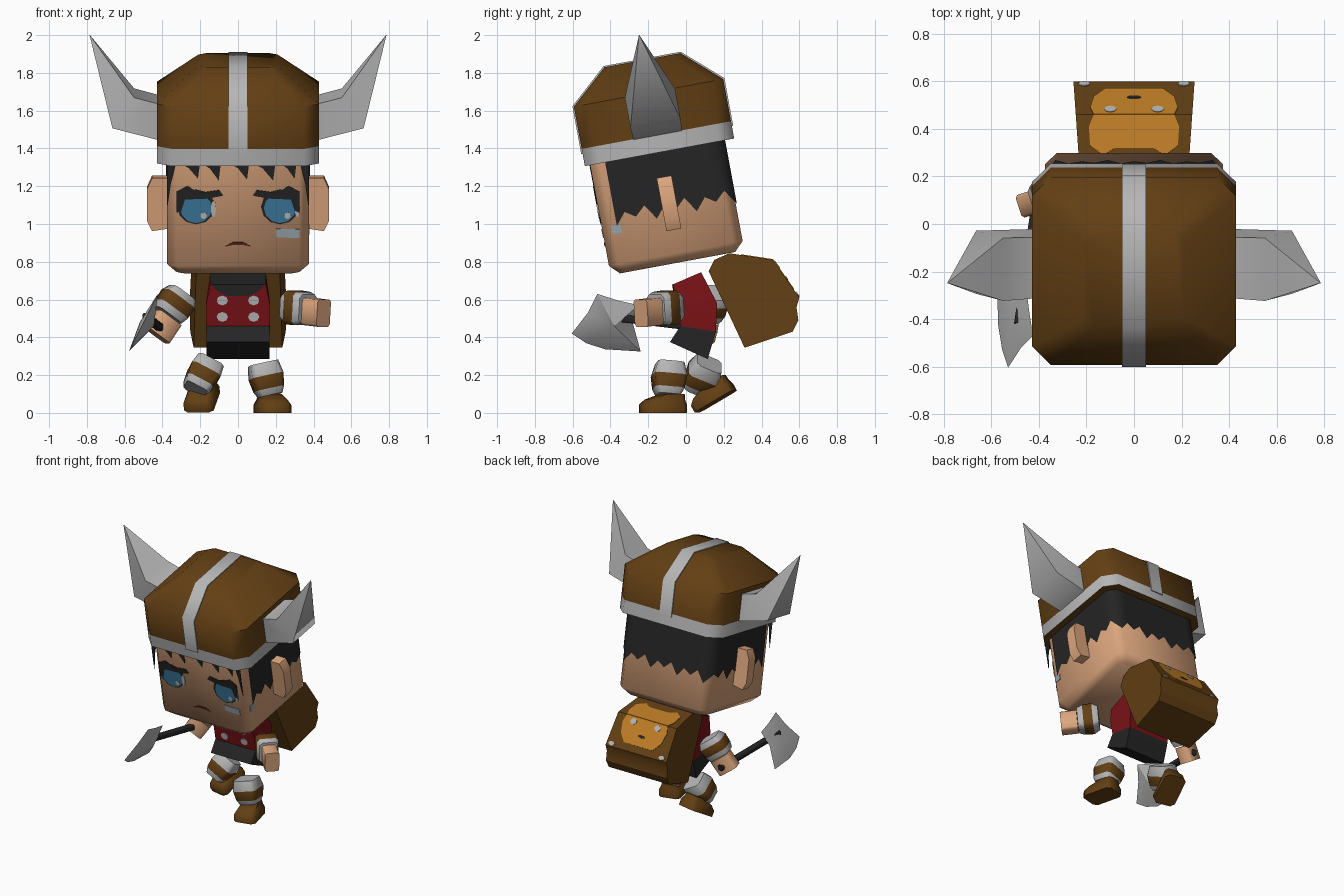
import bpy, bmesh, math
from mathutils import Matrix, Vector, Euler

if "Cube" in bpy.data.objects:
    bpy.data.objects.remove(bpy.data.objects["Cube"])

COLOURS = {
    "brown": (.125, .05, .007), "silver": (.47, .47, .47), "skin": (.72, .38, .205),
    "black": (.018, .018, .018), "red": (.19, .006, .008), "blue": (.045, .19, .34),
    "orange": (.53, .21, .02), "pale_blue": (.30, .36, .40), "dark_red": (.1, .015, .01),
}
MATS = {}
for n, c in COLOURS.items():
    MATS[n] = bpy.data.materials.new(n)
    MATS[n].diffuse_color = (*c, 1)


def build(name, verts, faces, cols, mtx=None, angle=50):
    """Mesh object with one colour name per face."""
    me = bpy.data.meshes.new(name)
    me.from_pydata([Vector(v) for v in verts], [], faces)
    used = sorted(set(cols))
    for c in used:
        me.materials.append(MATS[c])
    for p, c in zip(me.polygons, cols):
        p.material_index = used.index(c)
    if mtx:
        me.transform(mtx)
    bm = bmesh.new()
    bm.from_mesh(me)
    bmesh.ops.recalc_face_normals(bm, faces=bm.faces)
    bm.to_mesh(me)
    bm.free()
    me.shade_smooth()
    me.set_sharp_from_angle(angle=math.radians(angle))
    ob = bpy.data.objects.new(name, me)
    bpy.context.collection.objects.link(ob)
    return ob


def loft(name, secs, cols, mtx=None, caps=None, angle=50):
    """Skin equal-sized rings; one colour per span plus two cap colours."""
    n, m = len(secs[0]), len(secs)
    caps = caps or (cols[0], cols[-1])
    verts = [p for s in secs for p in s]
    faces, fc = [list(range(n))[::-1], list(range((m - 1) * n, m * n))], list(caps)
    for k in range(m - 1):
        for i in range(n):
            j = (i + 1) % n
            faces.append([k * n + i, k * n + j, k * n + n + j, k * n + n + i])
            fc.append(cols[k])
    return build(name, verts, faces, fc, mtx, angle)


def octo(hx, hy, c, z, oy=0):
    """Rectangle with cut corners at height z."""
    q = [(hx, hy - c), (hx - c, hy), (c - hx, hy), (-hx, hy - c),
         (-hx, c - hy), (c - hx, -hy), (hx - c, -hy), (hx, c - hy)]
    return [(x, y + oy, z) for x, y in q]


def plate(name, pts, f, col, d, mtx=None):
    """Thin painted detail; f maps (a, b, depth) onto a surface."""
    return loft(name, [[f(a, b, -.001) for a, b in pts], [f(a, b, d) for a, b in pts]],
                [col], mtx)


def ellipse(cx, cy, rx, ry, n=12):
    return [(cx + rx * math.cos(2 * math.pi * i / n), cy + ry * math.sin(2 * math.pi * i / n))
            for i in range(n)]


def sym(pts):
    return pts + [(-x, y) for x, y in reversed(pts)]


# Head frame, nodding forward
H = Matrix.Translation((0, -.045, .795)) @ Matrix.Rotation(math.radians(10.5), 4, 'X')

# Head
loft("head", [octo(.325, .31, .04, 0), octo(.375, .36, .05, .05), octo(.375, .36, .05, .62)],
     ["skin"] * 2, H)

# Helmet with silver rim
loft("helmet", [octo(.43, .402, .08, .592, .013), octo(.43, .402, .08, .685, .013),
                octo(.43, .402, .08, .912, .013), octo(.21, .204, .04, 1.088, .013)],
     ["silver", "brown", "brown"], H, ("brown", "brown"))
ridge = [(-.389, .66), (-.389, .912), (-.191, 1.088), (.217, 1.088), (.415, .912), (.415, .66)]
secs = []
for y, z in ridge:
    y2, z2 = .013 + (y - .013) * 1.018, .7 + (z - .7) * 1.018
    secs.append([(-.05, y, z), (.05, y, z), (.05, y2, z2), (-.05, y2, z2)])
loft("helmet_stripe", secs, ["silver"] * 5, H)

# Horns and ears on both sides
for s, side in ((1, "left"), (-1, "right")):
    def ring(lo, hi, w):
        return [(s * x, .02 + k * w, z) for (x, z), k in ((lo, -1), (lo, 1), (hi, 1), (hi, -1))]
    loft(side + "_horn", [ring((.40, .675), (.40, .87), .13), ring((.665, .745), (.55, .91), .135),
                          ring((.786, 1.222), (.784, 1.222), .001)], ["silver"] * 2, H, angle=70)
    ear = [(.36, .46), (.455, .46), (.482, .40), (.482, .23), (.455, .175), (.36, .19)]
    loft(side + "_ear", [[(s * x, y, z) for x, z in ear] for y in (-.027, .053)], ["skin"], H)

# Hair wrapping sides and back with a jagged lower edge
path = [Vector(p) for p in ((.381, -.28), (.381, .313), (.331, .366), (-.331, .366),
                            (-.381, .313), (-.381, -.28))]
pts = []
for a, b in zip(path, path[1:]):
    k = max(1, round((b - a).length / .055))
    pts += [a.lerp(b, i / k) for i in range(k)]
pts.append(path[-1])
low = (.25, .315, .28, .33)
verts, faces = [], []
for i, p in enumerate(pts):
    verts += [(p.x, p.y, .61), (p.x, p.y, low[i % 4])]
    if i:
        faces.append([2 * i - 2, 2 * i - 1, 2 * i + 1, 2 * i])
build("hair", verts, faces, ["black"] * len(faces), H)


# Face details, given as front-view x and z
def face(x, z, d):
    return (x, -.36 - d, (z - .729) / .983)


for s, side in ((1, "left"), (-1, "right")):
    cx = s * .222
    plate(side + "_eye_outline", ellipse(cx, 1.09, .1, .092), face, "black", .003, H)
    plate(side + "_iris", ellipse(cx, 1.085, .085, .08), face, "blue", .005, H)
    plate(side + "_eye_white", ellipse(cx + .092, 1.08, .014, .045, 8), face, "silver", .006, H)
    plate(side + "_eye_glint", ellipse(cx + .04, 1.045, .018, .018, 8), face, "silver", .007, H)
    brow = [(.08, 1.15), (.1, 1.18), (.2, 1.165), (.27, 1.2), (.325, 1.17), (.325, 1.06),
            (.30, 1.07), (.28, 1.13), (.16, 1.135)]
    plate(side + "_brow", [(s * x, z) for x, z in brow], face, "black", .0065, H)
    plate(side + "_sideburn", [(s * x, z) for x, z in
          ((.325, 1.33), (.372, 1.33), (.372, 1.1), (.355, 1.22))], face, "black", .004, H)
for i, (x, w, h) in enumerate(((-.26, .06, .06), (-.15, .06, .07), (.0, .06, .065),
                               (.13, .07, .07), (.26, .05, .06))):
    plate(f"fringe_{i}", [(x - w, 1.33), (x + w, 1.33), (x + w * .8, 1.3 - h), (x, 1.295)],
          face, "black", .004, H)
plate("mouth", [(-.07, .88), (-.03, .903), (.03, .903), (.07, .88), (.03, .888), (-.03, .888)],
      face, "dark_red", .004, H)
plate("cheek_paint", [(.2, .93), (.325, .925), (.325, .972), (.2, .975)],
      face, "pale_blue", .004, H)
plate("cheek_paint_side", [(-.31, .21), (-.26, .21), (-.26, .255), (-.31, .255)],
      lambda y, z, d: (.375 + d, y, z), "pale_blue", .004, H)

# Torso: dark skirt below, red vest above
body = [(.168, -.085, .375, .115, .285), (.168, -.03, .46, .158, .43),
        (.17, -.05, .57, .165, .58), (.147, -.07, .68, .08, .745)]
loft("torso", [[(-w, a, b), (w, a, b), (w, c, d), (-w, c, d)] for w, a, b, c, d in body],
     ["black", "red", "red"], None, ("black", "black"), 30)


def chest(x, z, d):
    return (x, -.03 - .182 * (z - .46) - d, z)


plate("collar", sym([(.145, .68), (.11, .645), (.06, .62)]), chest, "black", .004)
for i, (x, z) in enumerate(((-.083, .595), (.083, .595), (-.083, .508), (.083, .508))):
    plate(f"stud_{i}", ellipse(x, z, .03, .026, 8), chest, "silver", .006)

# Backpack with a bear face on its flap
pack = [(.12, .75), (.15, .81), (.23, .845), (.46, .81), (.6, .61), (.585, .56),
        (.595, .49), (.565, .43), (.31, .345)]
loft("backpack", [[(s * (.22 + .07 * (y - .1)), y, z) for y, z in pack] for s in (-1, 1)],
     ["brown"], angle=25)


def flap_top(x, y, d):
    return (x, y + .15 * d, .845 - .035 * (y - .23) / .23 + d)


def flap_back(x, y, d):
    return (x, y + .82 * d, .81 - .2 * (y - .46) / .14 + .57 * d)


plate("bear_brow", sym([(.17, .46), (.19, .41), (.185, .33), (.13, .29), (.08, .32)]),
      flap_top, "orange", .004)
plate("bear_muzzle", sym([(.17, .46), (.185, .49), (.17, .535), (.12, .57)]),
      flap_back, "orange", .004)
for s, side in ((1, "left"), (-1, "right")):
    plate(side + "_bear_eye", ellipse(s * .1, .48, .026, .013, 8), flap_back, "silver", .007)
    plate(side + "_flap_stud", ellipse(s * .21, .588, .025, .009, 8), flap_back, "silver", .006)
plate("bear_mouth", ellipse(0, .53, .03, .006, 8), flap_back, "black", .007)


def aim(centre, direction):
    return Matrix.Translation(centre) @ Vector(direction).to_track_quat('Z', 'Y').to_matrix().to_4x4()


# Arms: banded cuff and block hand
for side, cuff, hand, way in (("left", (.32, -.11, .555), (.415, -.2, .532), (1, -1, -.12)),
                              ("right", (-.335, .125, .575), (-.4, .1, .455), (-.6, -.2, -.9))):
    loft(side + "_cuff", [octo(.065, .07, .02, -.075), octo(.078, .09, .02, -.035),
                          octo(.075, .088, .02, .03), octo(.065, .078, .02, .07)],
         ["silver", "brown", "silver"], aim(cuff, way))
    loft(side + "_hand", [octo(.05, .072, .012, z) for z in (-.06, .055)], ["skin"], aim(hand, way))

# Axe: square handle running forward, tapered blade
a, b = Vector((-.40, .165, .44)), Vector((-.485, -.42, .51))
loft("axe_handle", [octo(.02, .02, .006, 0), octo(.02, .02, .006, (b - a).length)],
     ["black"], aim(a, b - a))
edge = [(-.47, .63), (-.36, .595), (-.25, .57), (-.28, .47), (-.24, .325), (-.43, .337),
        (-.53, .37), (-.605, .42), (-.52, .53)]
verts = [(-.58 + .5 * (z - .32), y, z) for y, z in edge]
verts += [(-.52, -.38, .48), (-.445, -.38, .46)]
faces = [[i, (i + 1) % 9, c] for i in range(9) for c in (9, 10)]
build("axe_blade", verts, faces, ["silver"] * 18, None, 30)

# Legs: banded shin guard and boot, mid-stride
for side, shin, srot, boot, brot in (
        ("left", (.15, -.09, .185), (-5, -12, 10), (.182, -.122, 0), (0, 0, 14)),
        ("right", (-.185, .09, .2), (-25, 28, 0), (-.19, .158, .06), (30, 0, -12))):
    def place(p, r):
        return Matrix.Translation(p) @ Euler([math.radians(v) for v in r]).to_matrix().to_4x4()
    loft(side + "_shin", [octo(.06, .06, .015, -.095), octo(.075, .078, .02, -.06),
                          octo(.085, .088, .02, .01), octo(.075, .07, .02, .08)],
         ["silver", "brown", "silver"], place(shin, srot))
    loft(side + "_boot", [octo(.08, .118, .025, 0), octo(.08, .118, .025, .042),
                          octo(.065, .1, .02, .07, .01), octo(.055, .06, .02, .1, .05)],
         ["brown"] * 3, place(boot, brot))

for m in bpy.data.materials:
    if m.users and not m.is_grease_pencil:
        m.use_nodes = True
        m.node_tree.nodes["Principled BSDF"].inputs["Base Color"].default_value = m.diffuse_color
